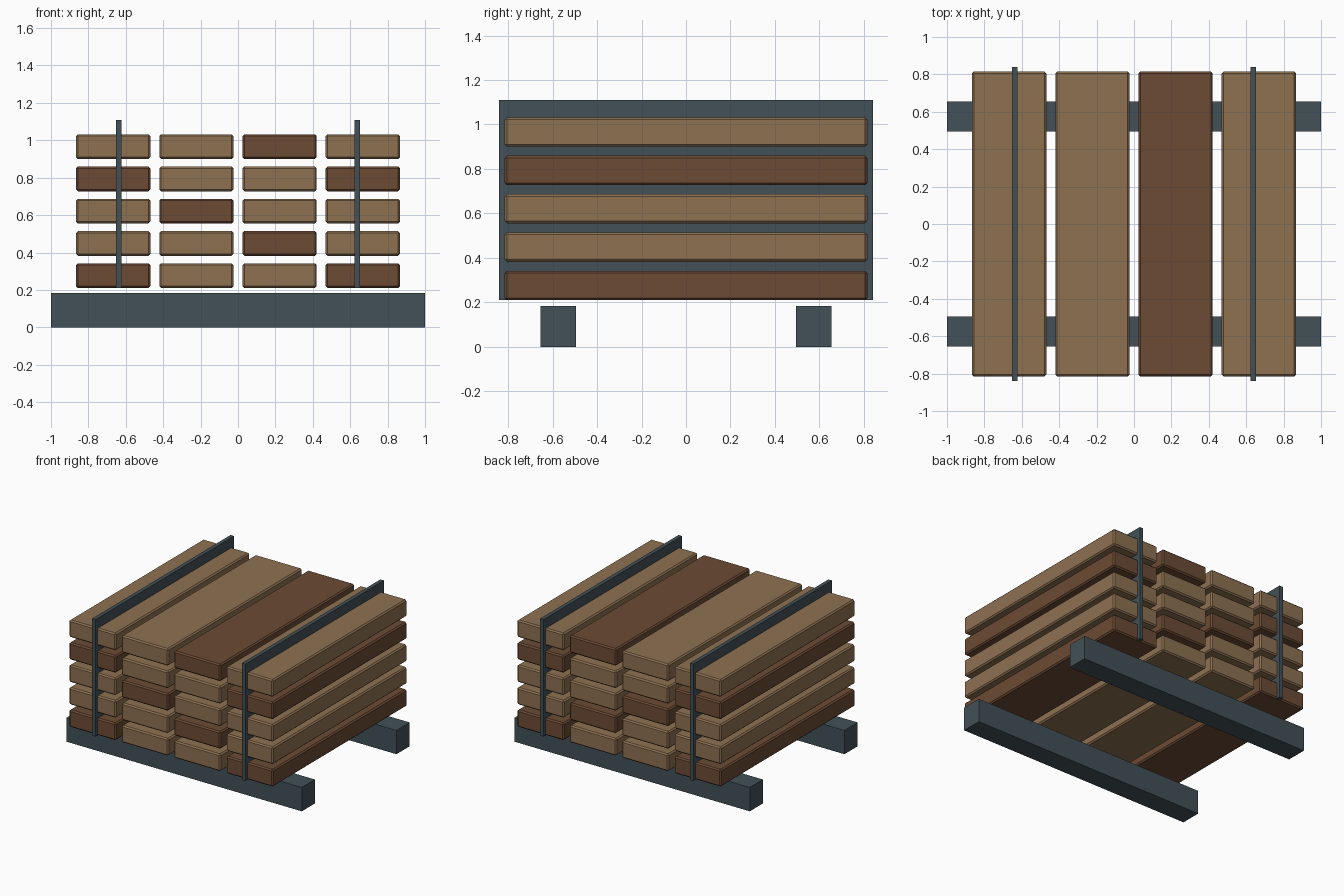
import bpy

if "Cube" in bpy.data.objects:
    bpy.data.objects.remove(bpy.data.objects["Cube"])


def material(name, rgb):
    m = bpy.data.materials.new(name)
    m.diffuse_color = (*rgb, 1)
    m.use_nodes = True
    m.node_tree.nodes["Principled BSDF"].inputs["Base Color"].default_value = m.diffuse_color
    return m


light_wood = material("light_wood", (0.27, 0.165, 0.083))
dark_wood = material("dark_wood", (0.15, 0.07, 0.035))
steel = material("slate_steel", (0.055, 0.082, 0.095))


def box(name, size, loc, mat, bevel=0):
    bpy.ops.mesh.primitive_cube_add(size=1, location=loc)
    o = bpy.context.object
    o.name = name
    o.scale = size
    bpy.ops.object.transform_apply(location=False, rotation=False, scale=True)
    o.data.materials.append(mat)
    if bevel:
        b = o.modifiers.new("edge_bevel", 'BEVEL')
        b.width = bevel
        b.segments = 1
    return o


# two bearers under the stack
for side, y in (("front", -0.574), ("back", 0.574)):
    box(f"{side}_bearer", (2.0, 0.16, 0.183), (0, y, 0.0915), steel)

# stacked planks: five layers of four, every third one dark
for row in range(5):
    for col in range(4):
        mat = dark_wood if (row + col) % 3 == 0 else light_wood
        box(f"plank_{row}_{col}", (0.397, 1.63, 0.132),
            ((col - 1.5) * 0.445, 0, 0.276 + row * 0.1725), mat, 0.01)

# thin upright binding straps through the outer columns
for side, x in (("left", -0.637), ("right", 0.637)):
    box(f"{side}_strap", (0.03, 1.68, 0.898), (x, 0, 0.66), steel)
